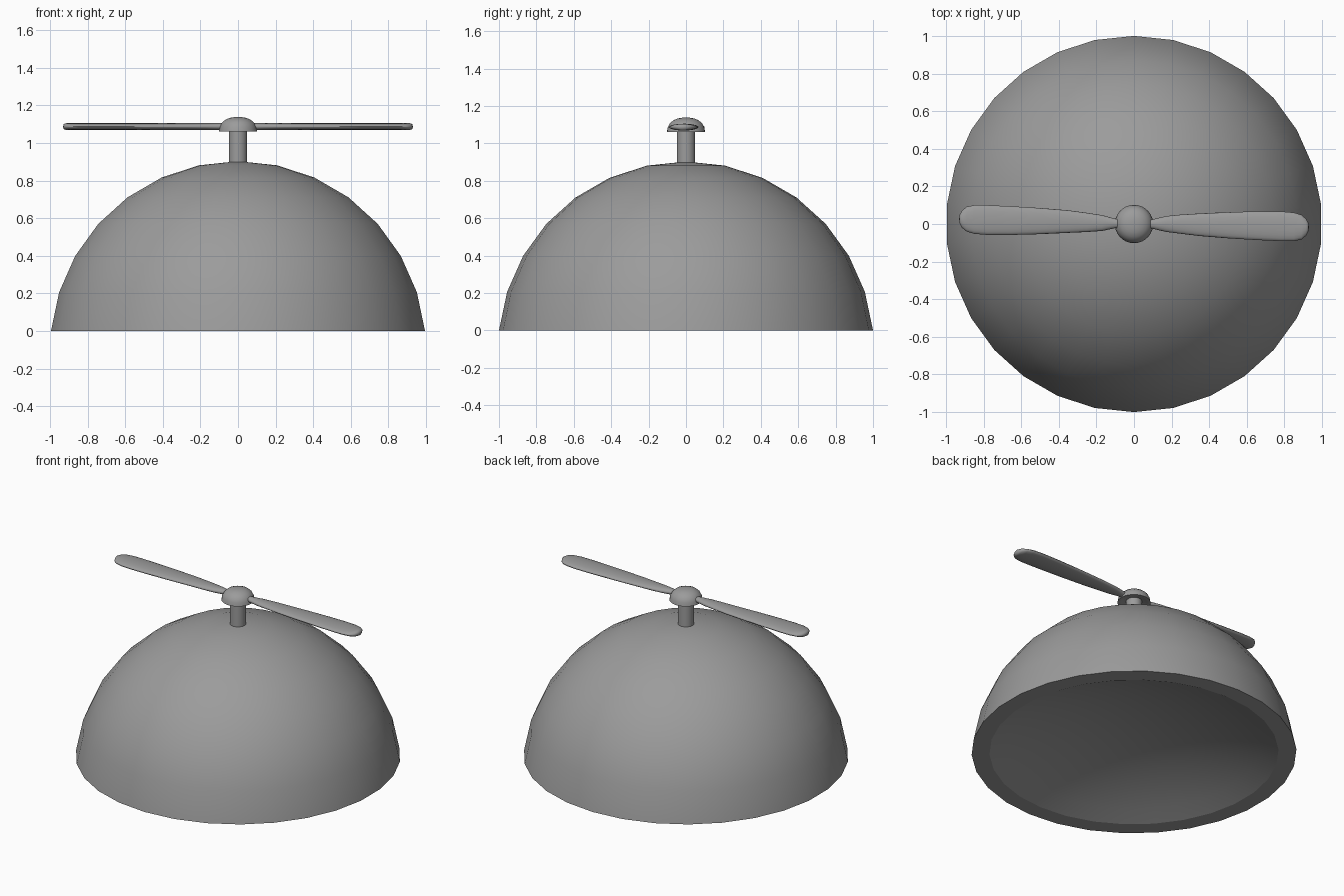
import bpy, bmesh
from math import sin, cos, radians, pi

if "Cube" in bpy.data.objects:
    bpy.data.objects.remove(bpy.data.objects["Cube"])

grey = bpy.data.materials.new("mid_grey")
grey.diffuse_color = (0.33, 0.33, 0.33, 1)
grey.use_nodes = True
grey.node_tree.nodes["Principled BSDF"].inputs["Base Color"].default_value = grey.diffuse_color


def finish(name, bm, angle=50):
    bmesh.ops.recalc_face_normals(bm, faces=bm.faces[:])
    me = bpy.data.meshes.new(name)
    bm.to_mesh(me)
    bm.free()
    me.materials.append(grey)
    ob = bpy.data.objects.new(name, me)
    bpy.context.collection.objects.link(ob)
    bpy.ops.object.select_all(action='DESELECT')
    ob.select_set(True)
    bpy.context.view_layer.objects.active = ob
    bpy.ops.object.shade_smooth_by_angle(angle=radians(angle))
    return ob


def loft(bm, rings):
    """Bridge successive rings of points; a one-point ring closes to a pole."""
    vr = [[bm.verts.new(p) for p in r] for r in rings]
    for a, b in zip(vr, vr[1:]):
        n = max(len(a), len(b))
        for i in range(n):
            j = (i + 1) % n
            if len(a) == 1:
                bm.faces.new((a[0], b[i], b[j]))
            elif len(b) == 1:
                bm.faces.new((a[i], a[j], b[0]))
            else:
                bm.faces.new((a[i], a[j], b[j], b[i]))


def lathe(name, profile, n=30, angle=50):
    bm = bmesh.new()
    rings = []
    for r, z in profile:
        if r < 1e-6:
            rings.append([(0, 0, z)])
        else:
            rings.append([(r * sin(2 * pi * i / n), r * cos(2 * pi * i / n), z) for i in range(n)])
    loft(bm, rings)
    return finish(name, bm, angle)


def underside(r, depth, z0):
    """Shallow concave recess from the rim to the centre."""
    return [(r * k / 8, z0 + depth * (1 - (k / 8) ** 2)) for k in range(8, -1, -1)]


# Dome of the cap with a shallow recess below
s6, c6 = sin(radians(6)), cos(radians(6))
outer = [(cos(radians(a)) / c6, 0.903 * (sin(radians(a)) - s6) / (1 - s6))
         for a in range(90, 5, -12)]
lathe("dome", outer + underside(0.89, 0.19, 0.0), angle=18)

# Stem
lathe("stem", [(0, 0.86), (0.049, 0.86), (0.049, 1.09), (0, 1.09)])

# Hub cap over the stem
lathe("hub_cap", [(0, 1.138), (0.022, 1.137), (0.045, 1.133), (0.068, 1.123), (0.087, 1.107),
                  (0.098, 1.085), (0.102, 1.061)] + underside(0.09, 0.015, 1.061))

# Propeller blades: x, low y, high y, half thickness
SECTIONS = [(0.0, -0.020, 0.020, 0.018), (0.10, -0.025, 0.025, 0.018),
            (0.17, -0.042, 0.042, 0.018), (0.25, -0.052, 0.050, 0.018),
            (0.35, -0.064, 0.056, 0.018),
            (0.50, -0.076, 0.063, 0.018), (0.65, -0.085, 0.067, 0.018),
            (0.78, -0.091, 0.067, 0.018), (0.85, -0.091, 0.061, 0.018),
            (0.89, -0.083, 0.049, 0.018), (0.915, -0.062, 0.028, 0.018),
            (0.927, -0.040, 0.006, 0.013)]
BLADE_Z = 1.087
for side, dy, name in ((1, 0, "blade_right"), (-1, 0.009, "blade_left")):
    rings = [[(0, dy, BLADE_Z)]]
    for x, lo, hi, t in SECTIONS:
        mid, half = (lo + hi) / 2, (hi - lo) / 2
        shift = dy * min(1, x / 0.3)
        rings.append([(side * x, shift + side * (mid + half * cos(2 * pi * i / 20)),
                       BLADE_Z + t * sin(2 * pi * i / 20)) for i in range(20)])
    rings.append([(side * 0.93, dy + side * -0.018, BLADE_Z)])
    bm = bmesh.new()
    loft(bm, rings)
    finish(name, bm, 60)
